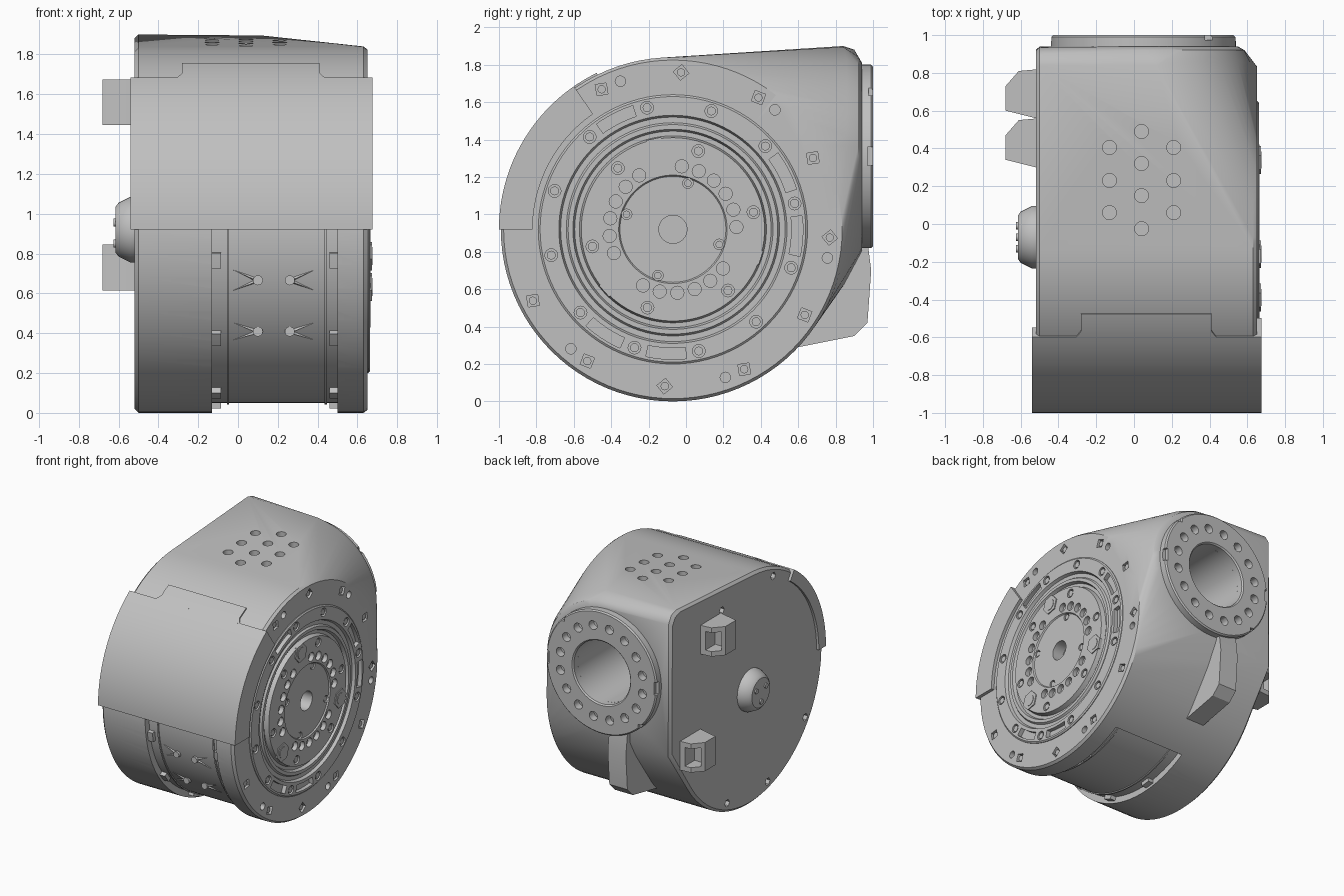
import bpy, bmesh
from math import sin, cos, radians, pi
from mathutils import Matrix, Vector

cube = bpy.data.objects.get("Cube")
if cube:
    bpy.data.objects.remove(cube)

grey = bpy.data.materials.new("housing_grey")
grey.use_nodes = True
grey.diffuse_color = (0.53, 0.53, 0.53, 1)
grey.node_tree.nodes["Principled BSDF"].inputs["Base Color"].default_value = (0.53, 0.53, 0.53, 1)

CY, CZ = -0.07, 0.92            # main axis, along x
FX, FZ = 0.05, 1.31             # rear flange axis, along y
R = 0.92
TURN = {"x": Matrix.Rotation(pi / 2, 4, "Y"), "y": Matrix.Rotation(pi / 2, 4, "X"), "z": Matrix()}


def polar(x, r, deg):
    return Vector((x, CY + r * cos(radians(deg)), CZ + r * sin(radians(deg))))


def finish(bm, name, angle=30):
    bmesh.ops.recalc_face_normals(bm, faces=bm.faces)
    mesh = bpy.data.meshes.new(name)
    bm.to_mesh(mesh)
    bm.free()
    mesh.materials.append(grey)
    ob = bpy.data.objects.new(name, mesh)
    bpy.context.collection.objects.link(ob)
    activate(ob)
    bpy.ops.object.shade_smooth_by_angle(angle=radians(angle))
    return ob


def activate(ob):
    bpy.ops.object.select_all(action="DESELECT")
    ob.select_set(True)
    bpy.context.view_layer.objects.active = ob


def cut(ob, bm):
    cutter = finish(bm, "cutter")
    cutter.hide_render = True
    mod = ob.modifiers.new("cut", "BOOLEAN")
    mod.operation, mod.solver, mod.object = "DIFFERENCE", "EXACT", cutter
    activate(ob)
    bpy.ops.object.modifier_apply(modifier=mod.name)
    bpy.data.objects.remove(cutter)
    bpy.ops.object.shade_smooth_by_angle(angle=radians(30))


def rod(bm, centre, r, length, axis="x", sides=16, roll=0.0):
    m = Matrix.Translation(centre) @ TURN[axis] @ Matrix.Rotation(roll, 4, "Z")
    bmesh.ops.create_cone(bm, cap_ends=True, segments=sides, radius1=r, radius2=r, depth=length, matrix=m)


def box(bm, centre, size):
    bmesh.ops.create_cube(bm, size=1, matrix=Matrix.Translation(centre) @ Matrix.Diagonal((*size, 1)))


def lathe(bm, profile, matrix, n=96, closed=False):
    rings = [[bm.verts.new(matrix @ Vector((x, r * cos(2 * pi * i / n), r * sin(2 * pi * i / n))))
              for i in range(n)] for x, r in profile]
    pairs = list(zip(rings, rings[1:])) + ([(rings[-1], rings[0])] if closed else [])
    for a, b in pairs:
        for i in range(n):
            j = (i + 1) % n
            bm.faces.new((a[i], a[j], b[j], b[i]))
    if not closed:
        bm.faces.new(rings[0])
        bm.faces.new(rings[-1])


def arc_solid(bm, angles, r0, r1, span):
    # sweep a rectangle round the main axis; span(angle) gives its x limits
    loops = []
    for a in angles:
        x0, x1 = span(a)
        loops.append([bm.verts.new(polar(x, r, a)) for x, r in ((x0, r0), (x1, r0), (x1, r1), (x0, r1))])
    for p, q in zip(loops, loops[1:]):
        for i in range(4):
            bm.faces.new((p[i], p[(i + 1) % 4], q[(i + 1) % 4], q[i]))
    bm.faces.new(loops[0])
    bm.faces.new(loops[-1])


def prism(bm, points, lo, hi, place):
    a, b = [[bm.verts.new(place(u, v, w)) for u, v in points] for w in (lo, hi)]
    bm.faces.new(a)
    bm.faces.new(b)
    for i in range(len(a)):
        j = (i + 1) % len(a)
        bm.faces.new((a[i], a[j], b[j], b[i]))


def steps(a, b, n):
    return [a + (b - a) * i / n for i in range(n + 1)]


MAIN = Matrix.Translation((0, CY, CZ))
REAR = Matrix.Translation((FX, 0, FZ)) @ Matrix.Rotation(pi / 2, 4, "Z")

# Housing: drum blended into the flat side and the round rear boss
bm = bmesh.new()
for x, r in ((-0.52, R - 0.02), (-0.5, R), (0.63, R), (0.65, R - 0.015)):
    for i in range(96):
        bm.verts.new(polar(x, r, i * 3.75))
for y, r in ((0.94, 0.5), (0.92, 0.535), (0.86, 0.565)):
    for i in range(64):
        bm.verts.new((FX + r * cos(i * pi / 32), y, FZ + r * sin(i * pi / 32)))
for y, z in ((0.84, 1.9), (0.9, 1.88), (0.935, 1.82), (0.94, 0.76), (0.58, 0.3)):
    bm.verts.new((-0.5, y, z))
    bm.verts.new((-0.52, y - 0.02, z - 0.02 if z > 1 else z + 0.02))
bm.verts.new((0.12, 0.84, 1.895))
hull = bmesh.ops.convex_hull(bm, input=bm.verts)
bmesh.ops.delete(bm, geom=list({g for g in hull["geom_interior"] + hull["geom_unused"]
                                if isinstance(g, bmesh.types.BMVert)}), context="VERTS")
bmesh.ops.dissolve_limit(bm, angle_limit=0.005, verts=bm.verts, edges=bm.edges)
housing = finish(bm, "housing")

# Lower recess, disc seat, rear bore
bm = bmesh.new()
arc_solid(bm, steps(172, 300, 48), 0.87, 1.1, lambda a: (-0.13, 0.5))
cut(housing, bm)
bm = bmesh.new()
rod(bm, (0.65, CY, CZ), 0.72, 0.2, sides=96)
rod(bm, (FX, 0.8, FZ), 0.25, 0.8, "y", 48)
cut(housing, bm)

# Vent holes on top and pockets round the rim
bm = bmesh.new()
for x, ys in ((0.04, (0.49, 0.32, 0.15, -0.025)), (-0.13, (0.405, 0.23, 0.06)), (0.21, (0.405, 0.23, 0.06))):
    for y in ys:
        rod(bm, (x, y, 1.89), 0.037, 0.22, "z", 20)
rim = [27 + 30 * k for k in range(12) if k not in (4, 5)]
for a in rim:
    rod(bm, polar(0.65, 0.84, a), 0.042, 0.1, sides=4, roll=radians(a * 2))
for a in (-10.5, 49.5, 109.5, 229.5, 289.5):
    rod(bm, polar(0.65, 0.84, a), 0.028, 0.1)
for a in (65, 110, 215, 255, 290):
    rod(bm, polar(-0.52, 0.85, a), 0.03, 0.08, sides=6)
cut(housing, bm)

# Output disc: stepped rings
bm = bmesh.new()
lathe(bm, [(0.54, 0.72), (0.655, 0.72), (0.663, 0.71), (0.663, 0.61), (0.64, 0.6), (0.64, 0.57), (0.655, 0.56),
           (0.655, 0.535), (0.63, 0.525), (0.63, 0.5), (0.665, 0.49), (0.665, 0.29), (0.655, 0.283),
           (0.655, 0.075), (0.56, 0.075)], MAIN)
disc = finish(bm, "output_disc")

bolt_spots = [(0.663, 0.665, 12 + 30 * k, 0.034) for k in range(12)]
bolt_spots += [(0.665, 0.44, 12 + 60 * k, 0.034) for k in range(6)]
bolt_spots += [(0.655, 0.26, 72 + 90 * k, 0.028) for k in range(4)]
bm = bmesh.new()
for x, r, a, size in bolt_spots:
    rod(bm, polar(x, r, a), size, 0.05)
for k in range(3):
    for j in range(6):
        rod(bm, polar(0.665, 0.34, 42 + 120 * k + 16 * (j - 2.5)), 0.035, 0.07, sides=20)
for a in (27, 117, 237, 267, -3):
    arc_solid(bm, steps(a - 9, a + 9, 8), 0.635, 0.695, lambda t: (0.63, 0.7))
cut(disc, bm)

# Screws
bm = bmesh.new()
for x, r, a, size in bolt_spots:
    rod(bm, polar(x - 0.02, r, a), size * 0.7, 0.03, sides=12)
for a in rim:
    rod(bm, polar(0.62, 0.84, a), 0.022, 0.04, sides=12)
for k in range(3):
    rod(bm, polar(0.66, 0.43, 102 + 120 * k), 0.075, 0.025, sides=6, roll=radians(12))
    rod(bm, polar(0.67, 0.43, 102 + 120 * k), 0.045, 0.012)
finish(bm, "screws")

# Front cover with tab, chamfered shoulders and end lips
def cover_span(a):
    t = min(max((a - 122.5) / 2.5, 0), 1)
    return (-0.28 - 0.03 * t, 0.41 + 0.03 * t)


bm = bmesh.new()
arc_solid(bm, steps(124.7, 180, 30), 0.88, 0.93, lambda a: (-0.54, 0.675))
arc_solid(bm, steps(116, 125, 10), 0.88, 0.93, cover_span)
arc_solid(bm, steps(124.7, 180, 30), 0.75, 0.93, lambda a: (0.64, 0.675))
arc_solid(bm, steps(124.7, 180, 30), 0.84, 0.93, lambda a: (-0.54, -0.5))
finish(bm, "front_cover")

# Rear flange with bolt circle and edge notches
bm = bmesh.new()
lathe(bm, [(0.9, 0.49), (0.99, 0.49), (1.0, 0.48), (1.0, 0.26), (0.99, 0.25), (0.9, 0.25)], REAR, 72, True)
flange = finish(bm, "rear_flange")
bm = bmesh.new()
for k in range(16):
    a = radians(22.5 * k + 11)
    rod(bm, (FX + 0.37 * cos(a), 1.0, FZ + 0.37 * sin(a)), 0.036, 0.12, "y")
for s in (-1, 1):
    box(bm, (FX + s * 0.35, 1.0, FZ + s * 0.35), (0.05, 0.05, 0.05))
    box(bm, (FX + s * 0.49, 1.0, FZ), (0.05, 0.06, 0.1))
cut(flange, bm)

# Rib below the flange
bm = bmesh.new()
prism(bm, [(0.55, 0.28), (0.9, 0.35), (0.97, 0.42), (0.99, 0.7), (0.97, 0.86), (0.55, 0.86)],
      -0.16, 0.0, lambda y, z, x: (x, y, z))
finish(bm, "rear_rib")

# Cable sockets on the flat side
for name, y, z in (("lower_socket", 0.56, 0.73), ("upper_socket", 0.3, 1.56)):
    bm = bmesh.new()
    prism(bm, [(-0.5, 0), (-0.52, 0), (-0.68, 0.04), (-0.68, 0.17), (-0.61, 0.25), (-0.5, 0.26)],
          z - 0.115, z + 0.115, lambda u, v, w: (u, y + v, w))
    socket = finish(bm, name)
    bm = bmesh.new()
    box(bm, (-0.61, y + 0.22, z), (0.1, 0.18, 0.15))
    cut(socket, bm)

# Side button
bm = bmesh.new()
lathe(bm, [(-0.5, 0.165), (-0.54, 0.165), (-0.6, 0.135), (-0.615, 0.115)], MAIN, 48)
for k in range(3):
    rod(bm, polar(-0.615, 0.07, 30 + 120 * k), 0.02, 0.02)
finish(bm, "side_button")

# Recess band details: clips, pegs and crossing webs
bm = bmesh.new()
for a in (190, 218, 248, 276):
    for x in (-0.11, 0.485):
        arc_solid(bm, steps(a - 2.5, a + 2.5, 3), 0.85, 0.9, lambda t: (x - 0.025, x + 0.025))
for x in (-0.05, 0.44):
    arc_solid(bm, steps(174, 299, 48), 0.85, 0.878, lambda t: (x - 0.006, x + 0.006))
finish(bm, "recess_clips")
bm = bmesh.new()
for a in (197, 216):
    for x, side in ((0.1, -1), (0.26, 1)):
        rod(bm, polar(x, 0.87, a), 0.025, 0.05, "y")
        for d in (-4, 4):
            ends = [polar(x, 0.868, a - 0.8), polar(x, 0.868, a + 0.8), polar(x + side * 0.14, 0.868, a + d)]
            tip = bm.verts.new(polar(x, 0.885, a))
            p, q, r = [bm.verts.new(v) for v in ends]
            for f in ((p, q, r), (p, q, tip), (q, r, tip), (r, p, tip)):
                bm.faces.new(f)
finish(bm, "recess_webs")
